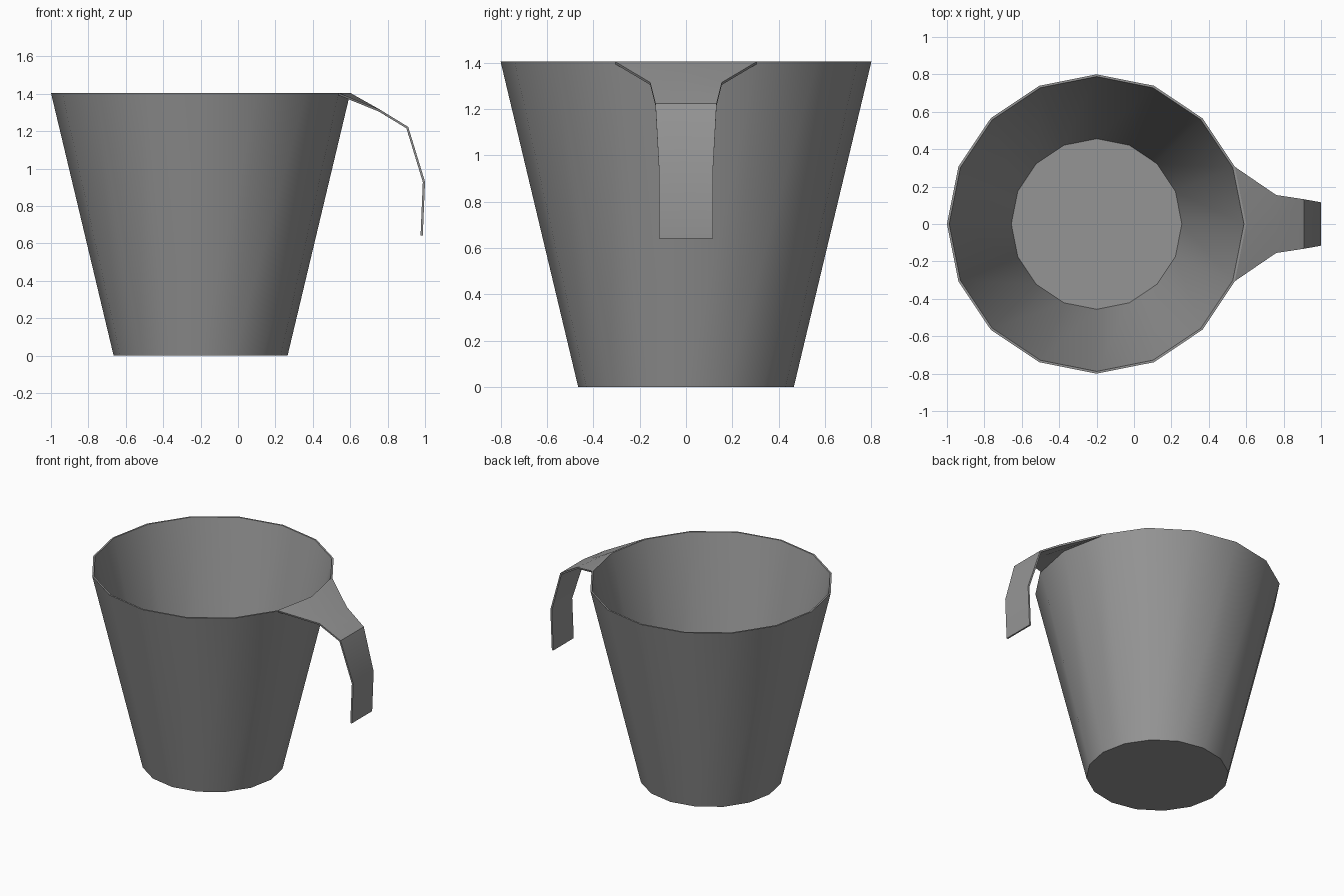
import bpy, bmesh
from math import cos, sin, pi, radians

SIDES = 16
CENTRE_X = -0.2
HEIGHT = 1.405

cube = bpy.data.objects.get("Cube")
if cube:
    bpy.data.objects.remove(cube, do_unlink=True)

# One plain grey for the whole model
grey = bpy.data.materials.new("grey")
grey.use_nodes = True
colour = (0.3, 0.3, 0.3, 1)
grey.diffuse_color = colour
grey.node_tree.nodes["Principled BSDF"].inputs["Base Color"].default_value = colour


def make_object(name, bm):
    bmesh.ops.recalc_face_normals(bm, faces=bm.faces)
    mesh = bpy.data.meshes.new(name)
    bm.to_mesh(mesh)
    bm.free()
    mesh.materials.append(grey)
    obj = bpy.data.objects.new(name, mesh)
    bpy.context.collection.objects.link(obj)
    return obj


def smooth(obj):
    bpy.ops.object.select_all(action='DESELECT')
    obj.select_set(True)
    bpy.context.view_layer.objects.active = obj
    bpy.ops.object.shade_smooth_by_angle(angle=radians(30))


# Tapered cup: outer base, outer rim, inner rim, inner floor
bm = bmesh.new()
profile = [(0.465, 0), (0.8, HEIGHT), (0.788, HEIGHT), (0.456, 0.012)]
rings = []
for radius, z in profile:
    rings.append([bm.verts.new((CENTRE_X + radius * cos(2 * pi * i / SIDES),
                                radius * sin(2 * pi * i / SIDES), z))
                  for i in range(SIDES)])
for low, high in zip(rings, rings[1:]):
    for i in range(SIDES):
        j = (i + 1) % SIDES
        bm.faces.new((low[i], low[j], high[j], high[i]))
bm.faces.new(rings[0][::-1])
bm.faces.new(rings[-1])
smooth(make_object("cup", bm))

# Hooked handle: rows of (edge x, middle x, half width, z), starting along the rim
bm = bmesh.new()
rows = [(0.539, 0.6, 0.306, HEIGHT), (0.76, 0.76, 0.155, 1.315),
        (0.91, 0.91, 0.132, 1.223), (1.0, 1.0, 0.116, 0.93),
        (0.988, 0.988, 0.116, 0.642)]
strips = [[bm.verts.new((edge, -w, z)), bm.verts.new((mid, 0, z)),
           bm.verts.new((edge, w, z))] for edge, mid, w, z in rows]
for a, b in zip(strips, strips[1:]):
    for i in range(2):
        bm.faces.new((a[i], b[i], b[i + 1], a[i + 1]))
# Thicken towards the inside of the hook
bm.normal_update()
if sum(f.normal.z for f in bm.faces) < 0:
    bmesh.ops.reverse_faces(bm, faces=bm.faces)
inner = {}
thickness = 0.012
for v in list(bm.verts):
    inner[v] = bm.verts.new(v.co - v.normal * thickness)
outline = [e for e in bm.edges if e.is_boundary]
for f in list(bm.faces):
    bm.faces.new([inner[v] for v in reversed(f.verts)])
for e in outline:
    a, b = e.verts
    bm.faces.new((a, b, inner[b], inner[a]))
smooth(make_object("handle", bm))
